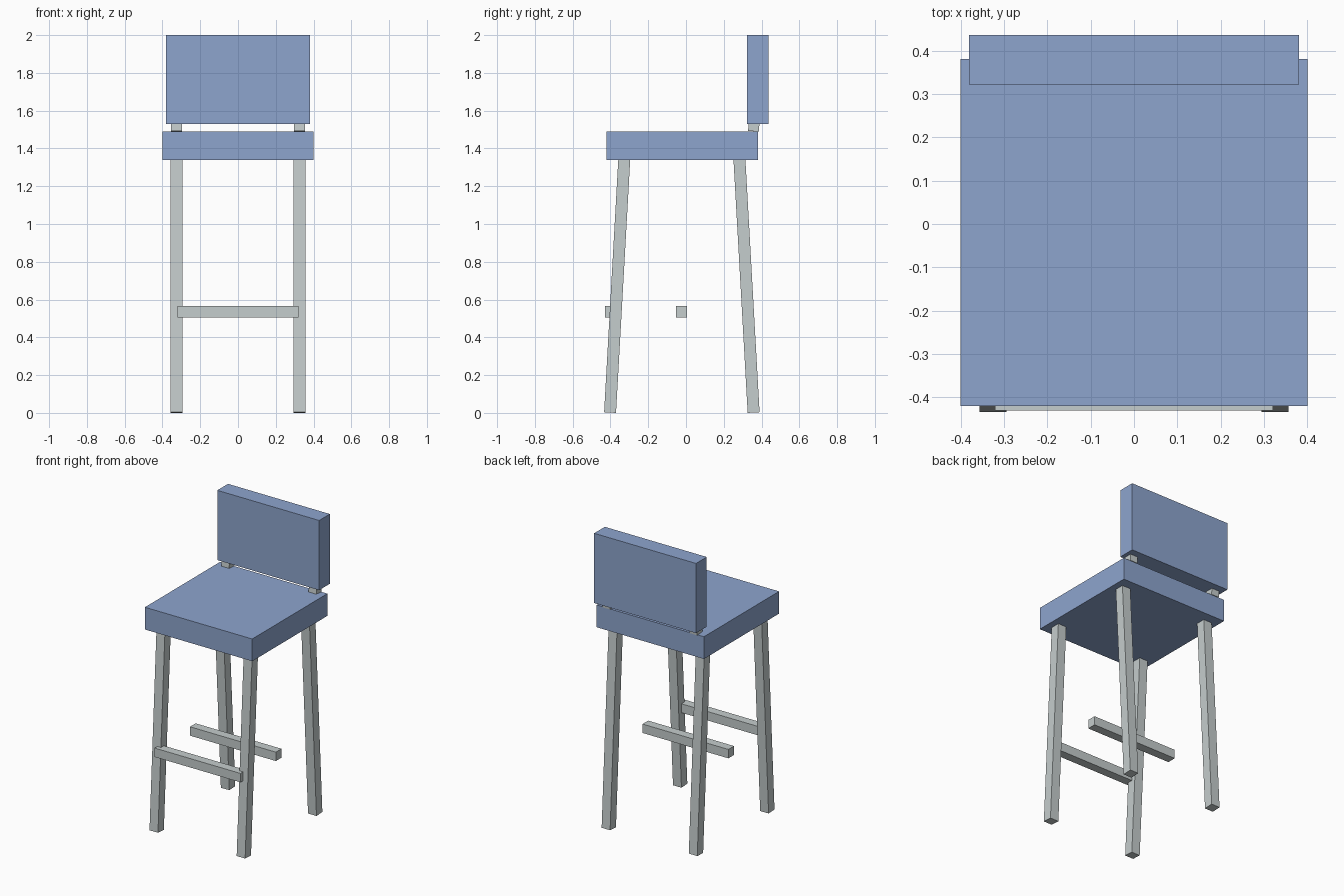
import bpy
import math

if "Cube" in bpy.data.objects:
    bpy.data.objects.remove(bpy.data.objects["Cube"])


def make_material(name, rgb):
    mat = bpy.data.materials.new(name)
    mat.diffuse_color = (*rgb, 1.0)
    mat.use_nodes = True
    mat.node_tree.nodes["Principled BSDF"].inputs["Base Color"].default_value = mat.diffuse_color
    return mat


blue = make_material("soft blue upholstery", (0.27, 0.375, 0.615))
grey = make_material("pale grey frame", (0.56, 0.61, 0.61))


def box(name, center, size, mat, tilt=0.0):
    """Box of a given size, tilted about the x axis."""
    bpy.ops.mesh.primitive_cube_add(size=1, location=center, rotation=(tilt, 0, 0))
    ob = bpy.context.object
    ob.name = name
    ob.scale = size
    ob.data.materials.append(mat)
    return ob


def tilted_bar(name, x, y0, z0, length, thick, tilt, mat):
    """Square bar whose lower end is centred on (x, y0, z0)."""
    y = y0 - math.sin(tilt) * length / 2
    z = z0 + math.cos(tilt) * length / 2
    return box(name, (x, y, z), (thick, thick, length), mat, tilt)


# Cushions
box("seat", (0, -0.02, 1.415), (0.80, 0.80, 0.15), blue)
box("backrest", (0, 0.379, 1.765), (0.76, 0.114, 0.47), blue)

# Splayed legs and short backrest posts, left and right
SEAT_Y = -0.022
LEG_TILT = 0.056
for side, x in (("left", -0.325), ("right", 0.325)):
    for end, s in (("front", -1), ("back", 1)):
        tilted_bar(f"{end}_leg_{side}", x, SEAT_Y + s * 0.38, 0.0018,
                   1.36, 0.063, s * LEG_TILT, grey)
    tilted_bar(f"backrest_post_{side}", x, 0.357, 1.491, 0.26, 0.057, -0.08, grey)

# Foot bars
box("front_foot_bar", (0, -0.40, 0.536), (0.64, 0.06, 0.06), grey)
box("middle_foot_bar", (0, -0.024, 0.536), (0.64, 0.06, 0.06), grey)
